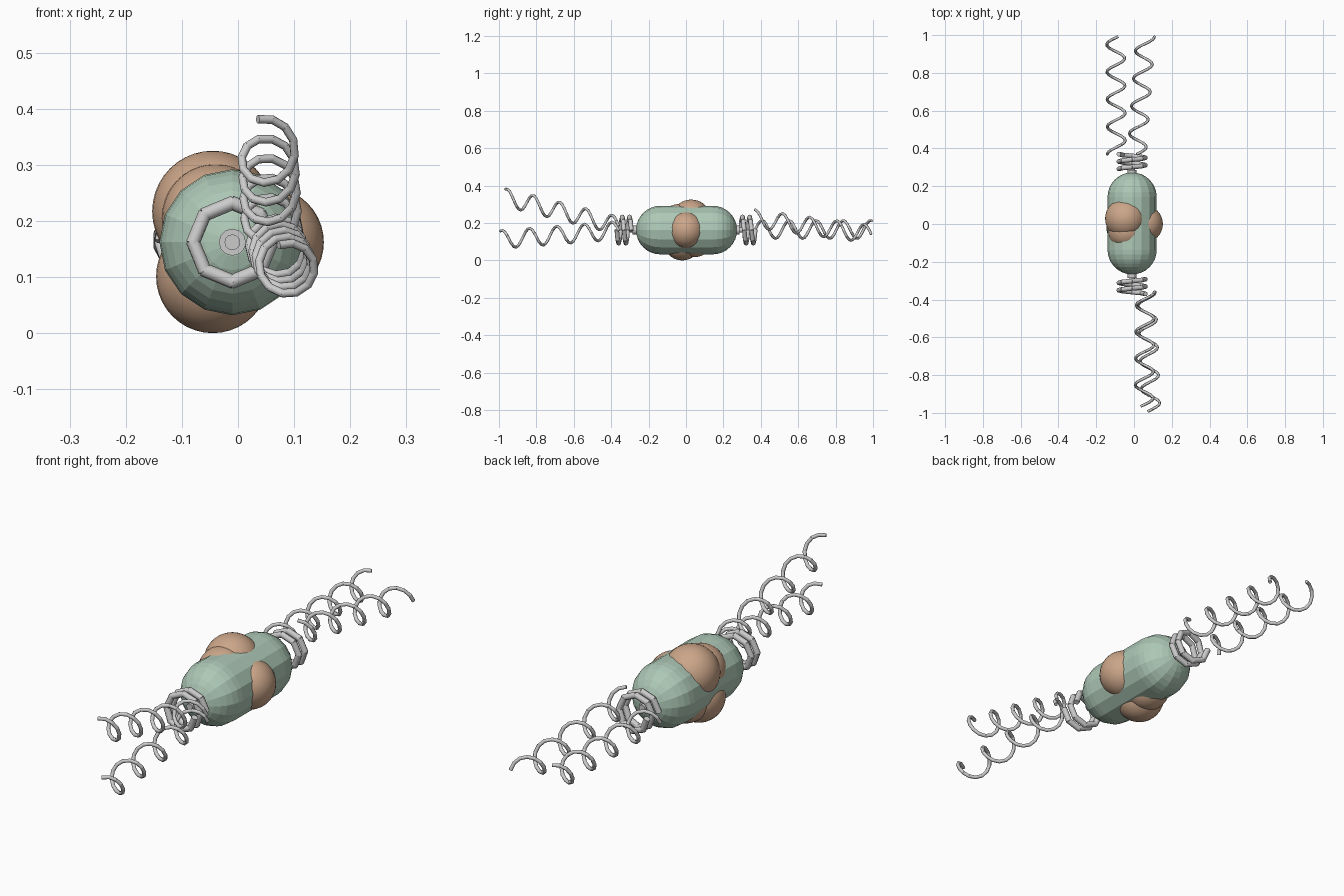
import bpy, bmesh
from math import sin, cos, pi, radians
from mathutils import Vector, Matrix

if "Cube" in bpy.data.objects:
    bpy.data.objects.remove(bpy.data.objects["Cube"])


def material(name, rgb):
    m = bpy.data.materials.new(name)
    m.diffuse_color = (*rgb, 1)
    m.use_nodes = True
    m.node_tree.nodes["Principled BSDF"].inputs["Base Color"].default_value = m.diffuse_color
    return m


green = material("green", (0.42, 0.58, 0.47))
brown = material("brown", (0.60, 0.38, 0.25))
CX, CZ, R = -0.01, 0.162, 0.13     # body axis and radius


def finish(name, bm, mat=None, smooth=None):
    bmesh.ops.recalc_face_normals(bm, faces=bm.faces)
    me = bpy.data.meshes.new(name)
    bm.to_mesh(me)
    bm.free()
    ob = bpy.data.objects.new(name, me)
    bpy.context.collection.objects.link(ob)
    if mat:
        me.materials.append(mat)
    if smooth:
        for o in bpy.context.selected_objects:
            o.select_set(False)
        ob.select_set(True)
        bpy.context.view_layer.objects.active = ob
        bpy.ops.object.shade_smooth_by_angle(angle=radians(smooth))
    return ob


def add_rod(bm, a, b, r, extend=0.0, sides=8):
    """Closed cylinder from a to b, slightly extended at both ends."""
    d = b - a
    rot = d.to_track_quat('Z', 'Y').to_matrix().to_4x4()
    bmesh.ops.create_cone(bm, cap_ends=True, segments=sides, radius1=r, radius2=r,
                          depth=d.length + 2 * extend,
                          matrix=Matrix.Translation((a + b) / 2) @ rot)


def helix(name, c0, c1, radius, tube, a0, a1, per_turn, extend):
    """Segmented coil whose axis runs from c0 to c1, angles in degrees."""
    c0, c1 = Vector(c0), Vector(c1)
    n = max(2, round(abs(a1 - a0) / 360 * per_turn))
    pts = []
    for i in range(n + 1):
        t = i / n
        a = radians(a0 + (a1 - a0) * t)
        pts.append(c0.lerp(c1, t) + Vector((cos(a), 0, sin(a))) * radius)
    bm = bmesh.new()
    for a, b in zip(pts, pts[1:]):
        add_rod(bm, a, b, tube, extend)
    finish(name, bm, None, 50)


# capsule body, faceted, spun around the y axis
bm = bmesh.new()
half, rings, sides = 0.14, 8, 16
profile = [(half + R * cos(i * pi / 2 / rings), R * sin(i * pi / 2 / rings))
           for i in range(rings + 1)]
profile += [(-y, r) for y, r in reversed(profile)]
loops = []
for y, r in profile:
    if r < 1e-4:
        loops.append([bm.verts.new((CX, y + 0.003, CZ))] * sides)
    else:
        loops.append([bm.verts.new((CX + r * cos(2 * pi * k / sides), y + 0.003,
                                    CZ + r * sin(2 * pi * k / sides)))
                      for k in range(sides)])
for l0, l1 in zip(loops, loops[1:]):
    for k in range(sides):
        j = (k + 1) % sides
        bm.faces.new(list(dict.fromkeys((l0[k], l0[j], l1[j], l1[k]))))
finish("body", bm, green)

# round lumps bulging out of the middle
lumps = [(-0.045, 0.028, 0.217, 0.108), (-0.04, -0.04, 0.205, 0.096),
         (0.055, 0.0, 0.162, 0.098), (-0.045, -0.02, 0.101, 0.101),
         (-0.03, 0.045, 0.112, 0.095)]
for i, (x, y, z, r) in enumerate(lumps):
    bm = bmesh.new()
    bmesh.ops.create_uvsphere(bm, u_segments=32, v_segments=20, radius=r,
                              matrix=Matrix.Translation((x, y, z)))
    finish(f"lump_{i + 1}", bm, brown, 40)

# socket stub and short hook coil at each end
for s, end in ((-1, "front"), (1, "back")):
    bm = bmesh.new()
    for y0, y1, r in ((0.25, 0.285, 0.024), (0.28, 0.302, 0.014)):
        add_rod(bm, Vector((CX, s * y0, CZ)), Vector((CX, s * y1, CZ)), r, 0, 12)
    finish(f"{end}_socket", bm, None, 40)
    start = 0 if s < 0 else 180
    helix(f"{end}_hook", (CX, s * 0.292, CZ), (CX, s * 0.37, CZ),
          0.07, 0.0125, start, start - s * 720, 8, 0.003)

# long helical tails: axis start, axis end, start angle, end angle
tails = [("front_tail_upper", (0.06, -0.36, 0.185), (0.053, -0.965, 0.336), 0, 1550),
         ("front_tail_lower", (0.065, -0.36, 0.16), (0.09, -0.992, 0.112), 0, 1550),
         ("back_tail_right", (0.015, 0.37, 0.222), (0.06, 0.99, 0.14), 90, -1440),
         ("back_tail_left", (-0.093, 0.37, 0.165), (-0.097, 0.992, 0.165), 180, -1365)]
for name, c0, c1, a0, a1 in tails:
    helix(name, c0, c1, 0.048, 0.0075, a0, a1, 12, 0.0015)
